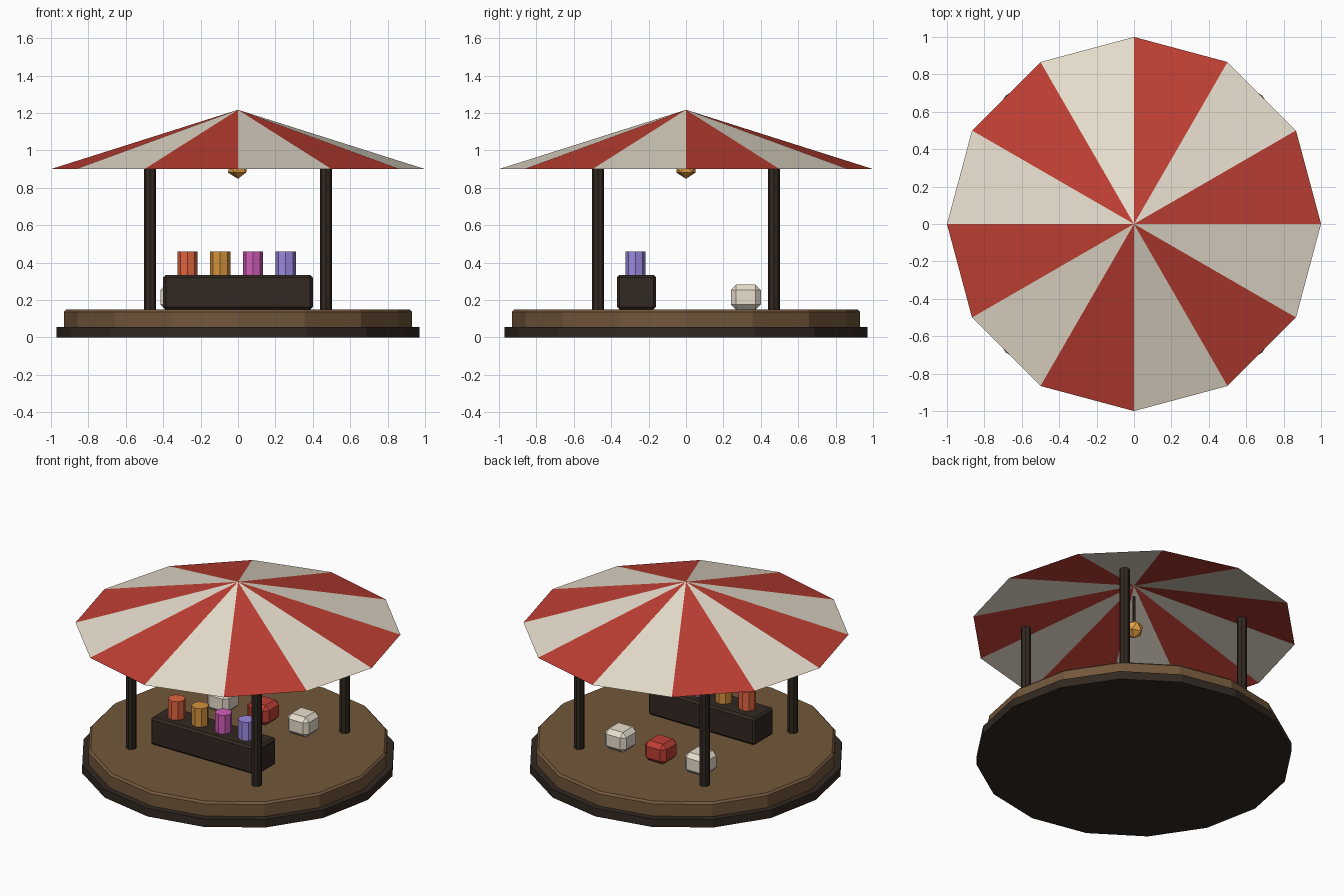
import bpy
from math import cos, sin, pi

if "Cube" in bpy.data.objects:
    bpy.data.objects.remove(bpy.data.objects["Cube"])


def material(name, r, g, b):
    m = bpy.data.materials.new(name)
    m.diffuse_color = (r, g, b, 1)
    m.use_nodes = True
    m.node_tree.nodes["Principled BSDF"].inputs["Base Color"].default_value = m.diffuse_color
    return m


RED = material("red", 0.52, 0.05, 0.034)
CREAM = material("cream", 0.80, 0.73, 0.61)
WOOD = material("wood", 0.17, 0.095, 0.044)
DARK = material("dark_wood", 0.032, 0.021, 0.015)
GOLD = material("lantern_gold", 0.83, 0.37, 0.06)
ORANGE = material("orange", 0.75, 0.13, 0.05)
AMBER = material("amber", 0.65, 0.29, 0.045)
PINK = material("pink", 0.62, 0.11, 0.47)
LILAC = material("lilac", 0.33, 0.25, 0.75)


def finish(name, mat, bevel=0):
    ob = bpy.context.object
    ob.name = name
    ob.data.materials.append(mat)
    if bevel:
        mod = ob.modifiers.new("bevel", "BEVEL")
        mod.width = bevel
        mod.segments = 1
        mod.limit_method = "ANGLE"
    return ob


def cylinder(name, mat, x, y, z0, z1, r, sides, bevel=0):
    bpy.ops.mesh.primitive_cylinder_add(vertices=sides, radius=r, depth=z1 - z0,
                                        location=(x, y, (z0 + z1) / 2))
    return finish(name, mat, bevel)


def box(name, mat, centre, size, bevel):
    bpy.ops.mesh.primitive_cube_add(size=1, location=centre)
    ob = bpy.context.object
    for v in ob.data.vertices:
        v.co = [c * s for c, s in zip(v.co, size)]
    return finish(name, mat, bevel)


# round platform
cylinder("platform_skirt", DARK, 0, 0, 0, 0.055, 0.97, 16)
cylinder("platform_deck", WOOD, 0, 0, 0.04, 0.15, 0.93, 16, 0.013)

# four posts
for sx, side in ((-1, "left"), (1, "right")):
    for sy, end in ((-1, "front"), (1, "back")):
        cylinder(f"{end}_{side}_post", DARK, sx * 0.47, sy * 0.47, 0.14, 0.95, 0.032, 8)

# striped open canopy
N = 12
verts = [(cos(2 * pi * i / N), sin(2 * pi * i / N), 0.9) for i in range(N)] + [(0, 0, 1.217)]
mesh = bpy.data.meshes.new("canopy")
mesh.from_pydata(verts, [], [(i, (i + 1) % N, N) for i in range(N)])
mesh.materials.append(RED)
mesh.materials.append(CREAM)
for i, p in enumerate(mesh.polygons):
    p.material_index = i % 2
bpy.context.collection.objects.link(bpy.data.objects.new("canopy", mesh))

# hanging lantern
cylinder("lantern_cord", DARK, 0, 0, 0.94, 1.14, 0.008, 6)
bpy.ops.mesh.primitive_ico_sphere_add(subdivisions=1, radius=0.06, location=(0, 0, 0.908))
finish("lantern", GOLD)

# counter with jars
box("counter", DARK, (0, -0.265, 0.2425), (0.8, 0.21, 0.185), 0.014)
for i, mat in enumerate((ORANGE, AMBER, PINK, LILAC)):
    cylinder(f"jar_{i + 1}", mat, -0.27 + 0.175 * i, -0.27, 0.33, 0.46, 0.054, 8)

# floor cushions
for i, mat in enumerate((CREAM, RED, CREAM)):
    box(f"cushion_{i + 1}", mat, (-0.335 + 0.3 * i, 0.32, 0.215), (0.16, 0.16, 0.135), 0.028)
